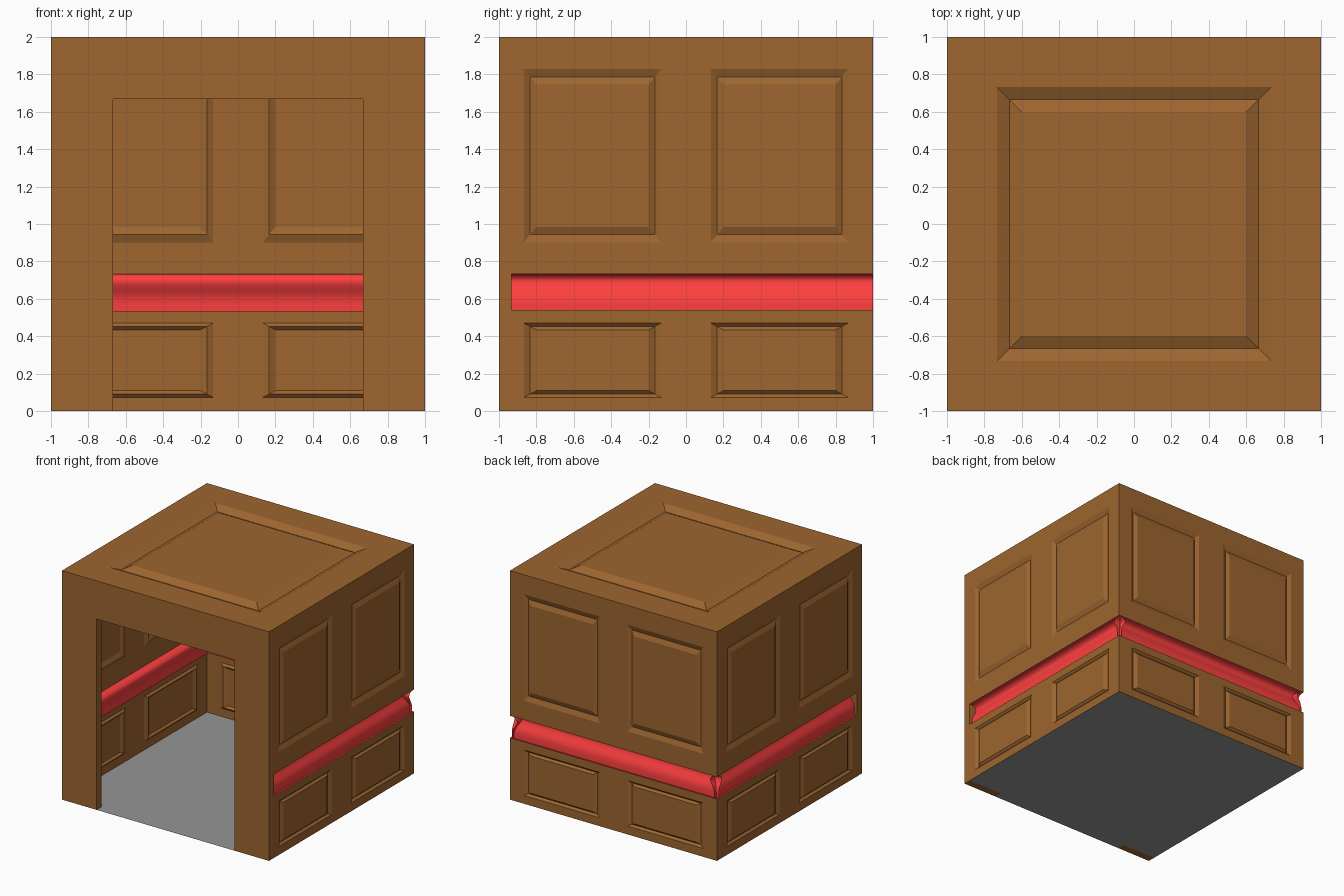
import bpy, bmesh
from mathutils import Vector

if "Cube" in bpy.data.objects:
    bpy.data.objects.remove(bpy.data.objects["Cube"])


def material(name, rgb):
    m = bpy.data.materials.new(name)
    m.diffuse_color = (*rgb, 1)
    m.use_nodes = True
    m.node_tree.nodes["Principled BSDF"].inputs["Base Color"].default_value = m.diffuse_color
    return m


WOOD = material("wood", (0.342, 0.133, 0.029))
RED = material("red", (1.0, 0.05, 0.05))
GREY = material("floor_grey", (0.3, 0.3, 0.3))
FRONT = -0.933   # back face of the front wall


def make(name, bm, mat):
    bmesh.ops.remove_doubles(bm, verts=bm.verts, dist=1e-4)
    me = bpy.data.meshes.new(name)
    bm.to_mesh(me)
    bm.free()
    ob = bpy.data.objects.new(name, me)
    bpy.context.collection.objects.link(ob)
    me.materials.append(mat)
    return ob


def quad(bm, pts):
    bm.faces.new([bm.verts.new(p) for p in pts])


def panelled(name, us, vs, panels, place, depth):
    """Thin sheet of cells; cells listed in panels get a mitred V groove."""
    bm = bmesh.new()
    for i in range(len(us) - 1):
        for j in range(len(vs) - 1):
            rings = [(us[i], us[i + 1], vs[j], vs[j + 1], 0)]
            for (a, b), d in zip(panels.get((i, j), []), (depth, 0)):
                rings.append((us[i] + a, us[i + 1] - a, vs[j] + b, vs[j + 1] - b, d))
            loops = [[place(u, v, d) for u, v in
                      ((u0, v0), (u1, v0), (u1, v1), (u0, v1))]
                     for u0, u1, v0, v1, d in rings]
            for a, b in zip(loops, loops[1:]):
                for k in range(4):
                    n = (k + 1) % 4
                    quad(bm, (a[k], a[n], b[n], b[k]))
            quad(bm, loops[-1])
    return make(name, bm, WOOD)


# Placement of wall coordinates (along, height, inward depth)
def right(u, v, d): return Vector((1 - d, u, v))
def left(u, v, d): return Vector((-1 + d, -u, v))
def back(u, v, d): return Vector((-u, 1 - d, v))
def top(u, v, d): return Vector((u, v, 2 - d))


# Chair rail profile: inward depth, height
PROFILE = [(0, .733), (.03, .732), (.05, .724), (.063, .71), (.067, .695),
           (.063, .678), (.053, .657), (.041, .637), (.031, .615),
           (.026, .595), (.024, .575), (.024, .533), (0, .54)]
HIGH, LOW = [(.034, .043), (.067, .085)], [(.034, .018), (.067, .036)]

# Side and back walls with their rails
for side, place, start, end in (("right", right, FRONT, 1), ("left", left, -1, -FRONT),
                                ("back", back, -1, 1)):
    us = [start, -.867, -.133, .133, .867, end]
    panelled(side + "_upper_wall", us, [.733, .9, 1.83, 2],
             {(1, 1): HIGH, (3, 1): HIGH}, place, .017)
    panelled(side + "_lower_wall", us, [0, .073, .47, .54],
             {(1, 1): LOW, (3, 1): LOW}, place, .017)
    bm = bmesh.new()
    for (d0, z0), (d1, z1) in zip(PROFILE, PROFILE[1:]):
        quad(bm, (place(start, z1, d1), place(end, z1, d1),
                  place(end, z0, d0), place(start, z0, d0)))
    rail = make(side + "_rail", bm, RED)
    bpy.context.view_layer.objects.active = rail
    rail.select_set(True)
    bpy.ops.object.shade_smooth_by_angle(angle=0.9)
    rail.select_set(False)

# Roof
panelled("roof", [-1, -.733, .733, 1], [-1, -.733, .733, 1],
         {(1, 1): [(.067, .067), (.133, .133)]}, top, .033)

# Front wall with doorway
bm = bmesh.new()
outline = [(-1, 0), (-.667, 0), (-.667, 1.667), (.667, 1.667),
           (.667, 0), (1, 0), (1, 2), (-1, 2)]
face = bm.faces.new([bm.verts.new((x, -1, z)) for x, z in outline])
ext = bmesh.ops.extrude_face_region(bm, geom=[face], use_keep_orig=True)
bmesh.ops.translate(bm, vec=(0, FRONT + 1, 0),
                    verts=[g for g in ext["geom"] if isinstance(g, bmesh.types.BMVert)])
bmesh.ops.recalc_face_normals(bm, faces=bm.faces)
make("front_wall", bm, WOOD)

# Floor
bm = bmesh.new()
quad(bm, ((-1, FRONT, 0), (1, FRONT, 0), (1, 1, 0), (-1, 1, 0)))
quad(bm, ((-.667, -1, 0), (.667, -1, 0), (.667, FRONT, 0), (-.667, FRONT, 0)))
make("floor", bm, GREY)
